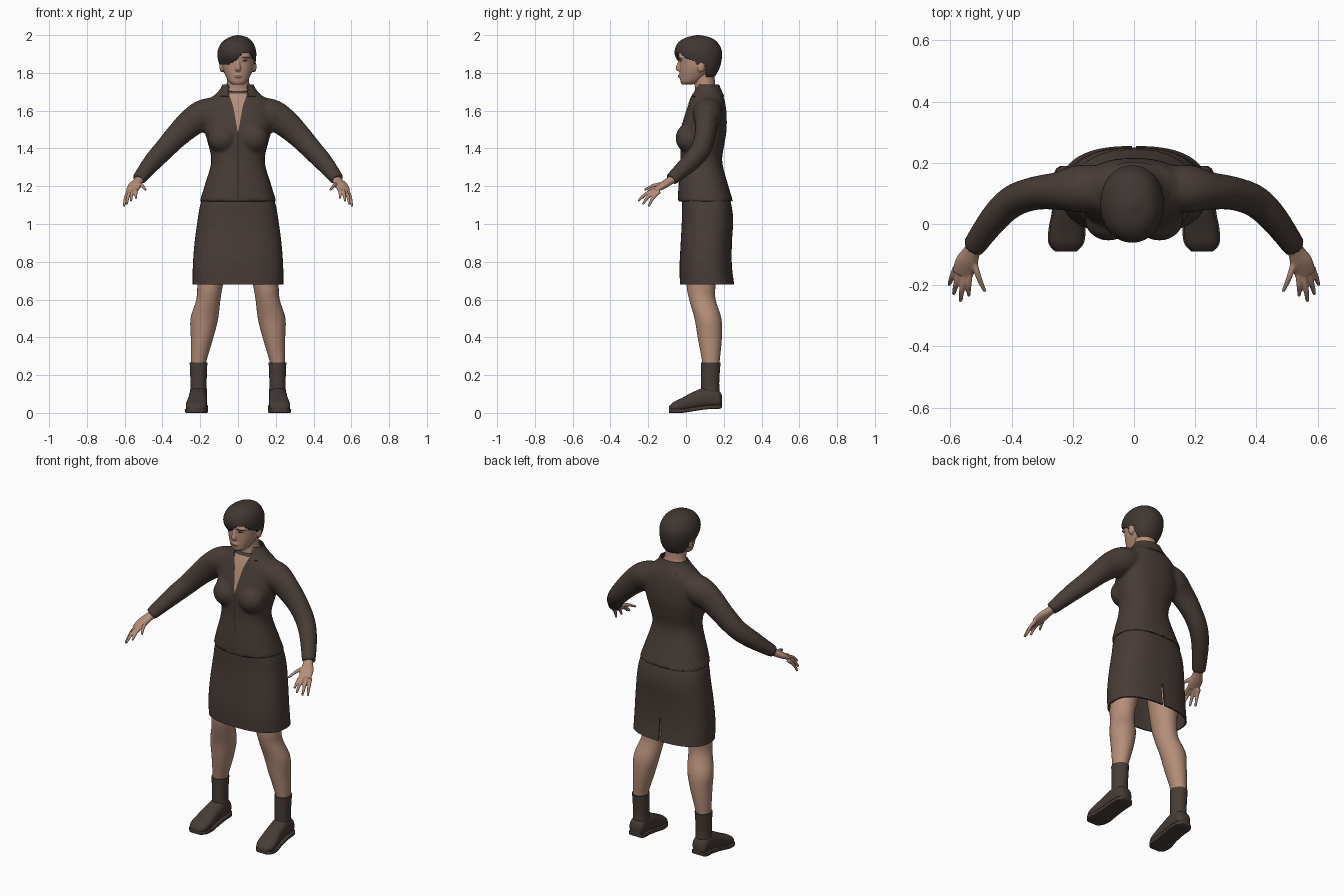
import bpy, bmesh, math
from mathutils import Vector, Matrix
from mathutils.bvhtree import BVHTree

if "Cube" in bpy.data.objects:
    bpy.data.objects.remove(bpy.data.objects["Cube"])


def material(name, r, g, b):
    m = bpy.data.materials.new(name)
    m.diffuse_color = (r, g, b, 1)
    m.use_nodes = True
    m.node_tree.nodes["Principled BSDF"].inputs["Base Color"].default_value = m.diffuse_color
    return m


FABRIC = material("dark brown fabric", 0.064, 0.046, 0.038)
HAIR = material("dark hair", 0.050, 0.038, 0.033)
SHOE = material("shoe leather", 0.060, 0.044, 0.037)
SKIN = material("skin", 0.46, 0.27, 0.19)
LIPS = material("lips", 0.28, 0.13, 0.10)
LINE = material("seam and eye dark", 0.022, 0.016, 0.014)


def smooth_keys(keys, sub):
    """Catmull-Rom interpolation between rows of numbers."""
    out = []
    for i in range(len(keys) - 1):
        a, b, c, d = (keys[max(i - 1, 0)], keys[i], keys[i + 1],
                      keys[min(i + 2, len(keys) - 1)])
        for k in range(sub):
            t = k / sub
            out.append([0.5 * (2 * q + (r - p) * t + (2 * p - 5 * q + 4 * r - s) * t * t
                               + (3 * q - p - 3 * r + s) * t ** 3)
                        for p, q, r, s in zip(a, b, c, d)])
    return out + [list(keys[-1])]


def loft(bm, rings, n=32, power=2.0, cap=True):
    """Skin superellipse rings given as (centre, u axis, v axis)."""
    def ex(v):
        return math.copysign(abs(v) ** (2 / power), v)
    loops = []
    for c, u, v in rings:
        ang = [2 * math.pi * k / n for k in range(n)]
        loops.append([bm.verts.new(c + u * ex(math.cos(a)) + v * ex(math.sin(a))) for a in ang])
    for a, b in zip(loops, loops[1:]):
        for k in range(n):
            j = (k + 1) % n
            bm.faces.new((a[k], a[j], b[j], b[k]))
    if cap:
        bm.faces.new(loops[0])
        bm.faces.new(loops[-1])


def stack(bm, keys, sub=6, **kw):
    """Upright form; keys are (z, centre x, half width, front y, back y)."""
    loft(bm, [(Vector((x, (f + b) / 2, z)), Vector((w, 0, 0)), Vector((0, (b - f) / 2, 0)))
              for z, x, w, f, b in smooth_keys(keys, sub)], **kw)


def limb(bm, keys, sub=6, n=24):
    """Tube along a path; keys are (x, y, z, wide radius, thin radius)."""
    rows = smooth_keys(keys, sub)
    pts = [Vector(r[:3]) for r in rows]
    rings = []
    for i, r in enumerate(rows):
        t = (pts[min(i + 1, len(pts) - 1)] - pts[max(i - 1, 0)]).normalized()
        u = t.cross(Vector((0, 0, 1))).normalized()
        rings.append((pts[i], u * r[3], u.cross(t) * r[4]))
    loft(bm, rings, n)


def ball(bm, c, r):
    bmesh.ops.create_uvsphere(bm, u_segments=24, v_segments=16, radius=1,
                              matrix=Matrix.Translation(c) @ Matrix.Diagonal((*r, 1)))


def finish(name, bm, mat, mods=(), angle=50):
    """Turn a bmesh into an object, apply modifiers and shade it."""
    bmesh.ops.recalc_face_normals(bm, faces=bm.faces[:])
    me = bpy.data.meshes.new(name)
    bm.to_mesh(me)
    bm.free()
    ob = bpy.data.objects.new(name, me)
    bpy.context.collection.objects.link(ob)
    for kind, props in mods:
        m = ob.modifiers.new(kind.title(), kind)
        for k, v in props.items():
            setattr(m, k, v)
    if mods:
        dg = bpy.context.evaluated_depsgraph_get()
        baked = bpy.data.meshes.new_from_object(ob.evaluated_get(dg))
        ob.modifiers.clear()
        ob.data = baked
    ob.data.materials.clear()
    ob.data.materials.append(mat)
    ob.data.polygons.foreach_set("use_smooth", [True] * len(ob.data.polygons))
    ob.data.set_sharp_from_angle(angle=math.radians(angle))
    return ob


def fused(voxel, rounds):
    return [("REMESH", dict(mode='VOXEL', voxel_size=voxel)),
            ("SMOOTH", dict(factor=0.5, iterations=rounds))]


def plate(name, target, rows, mat, lift=0.003, cols=8):
    """Thin patch laid on the front of a part; rows are (z, left x, right x)."""
    me = target.data
    tree = BVHTree.FromPolygons([v.co for v in me.vertices], [p.vertices[:] for p in me.polygons])
    bm = bmesh.new()
    last = None
    for z, x0, x1 in smooth_keys(rows, 6):
        line = []
        for k in range(cols + 1):
            x = x0 + (x1 - x0) * k / cols
            hit = tree.ray_cast(Vector((x, -1, z)), Vector((0, 1, 0)))[0]
            line.append(bm.verts.new(((x, hit.y - lift, z)) if hit else (x, 0.05, z)))
        if last:
            for k in range(cols):
                bm.faces.new((last[k], last[k + 1], line[k + 1], line[k]))
        last = line
    ob = finish(name, bm, mat)
    if ob.data.polygons[0].normal.y > 0:
        ob.data.flip_normals()


# Jacket: body, bust and sleeves fused into one garment
bm = bmesh.new()
stack(bm, [(1.12, 0, .203, -.043, .25), (1.2, 0, .178, -.04, .225), (1.33, 0, .142, -.03, .192),
           (1.43, 0, .16, -.03, .205), (1.5, 0, .178, -.028, .215), (1.58, 0, .18, -.005, .215),
           (1.64, 0, .165, .015, .208), (1.675, 0, .135, .03, .198), (1.705, 0, .09, .045, .18)],
      n=48, power=2.3)
for s in (1, -1):
    ball(bm, (s * .083, .015, 1.455), (.078, .07, .078))
    limb(bm, [(s * .10, .115, 1.605, .075, .07), (s * .18, .115, 1.58, .078, .08),
              (s * .25, .108, 1.535, .062, .075), (s * .325, .10, 1.465, .055, .064),
              (s * .395, .075, 1.39, .053, .056), (s * .455, .02, 1.325, .048, .05),
              (s * .527, -.078, 1.235, .038, .034)])
jacket = finish("jacket", bm, FABRIC, fused(.01, 5))

# Collar standing open at the front
bm = bmesh.new()
stack(bm, [(1.675, 0, .128, .025, .2), (1.71, 0, .094, .042, .184), (1.737, 0, .08, .06, .172)],
      n=64, cap=False)
bmesh.ops.delete(bm, context='FACES', geom=[f for f in bm.faces if f.calc_center_median().y < .1
                 and abs(f.calc_center_median().x) < .05])
finish("collar", bm, FABRIC, [("SOLIDIFY", dict(thickness=.006, offset=0))])

# Skin in the open neckline and the closing seam below it
plate("neckline", jacket, [(1.49, -.002, .002), (1.56, -.014, .014), (1.63, -.028, .028),
                           (1.69, -.05, .05)], SKIN)
plate("jacket_seam", jacket, [(1.135, -.0015, .0015), (1.3, -.0015, .0015),
                              (1.49, -.002, .002)], LINE, .002, 2)

# Skirt shell with a slit at the back
bm = bmesh.new()
bmesh.ops.create_cube(bm, size=1, matrix=Matrix.Translation((0, .25, .73))
                      @ Matrix.Diagonal((.014, .2, .17, 1)))
cutter = finish("slit_cutter", bm, FABRIC)
cutter.hide_render = True
bm = bmesh.new()
stack(bm, [(1.17, 0, .175, -.02, .22), (1.1, 0, .2, -.022, .24), (1.02, 0, .214, -.022, .25),
           (.9, 0, .23, -.028, .243), (.78, 0, .239, -.034, .243), (.68, 0, .24, -.032, .255)],
      n=64, power=2.5, cap=False)
finish("skirt", bm, FABRIC, [("SOLIDIFY", dict(thickness=.008, offset=-1)),
                             ("BOOLEAN", dict(object=cutter, operation='DIFFERENCE'))])
bpy.data.objects.remove(cutter)

for s, side in ((1, "left"), (-1, "right")):
    # Bare leg
    bm = bmesh.new()
    stack(bm, [(.86, s * .125, .085, 0, .18), (.68, s * .147, .068, .003, .157),
               (.6, s * .157, .064, .017, .157), (.5, s * .178, .073, .045, .187),
               (.4, s * .19, .06, .062, .19), (.27, s * .209, .041, .086, .178),
               (.22, s * .209, .039, .088, .175)])
    finish(side + "_leg", bm, SKIN)
    # Sock
    bm = bmesh.new()
    stack(bm, [(.08, s * .209, .046, .08, .18), (.16, s * .209, .043, .08, .176),
               (.268, s * .209, .047, .08, .183)])
    finish(side + "_sock", bm, FABRIC)
    # Shoe upper and sole; rows are (y, centre x, half width, bottom, top)
    shoe = smooth_keys([(.19, .21, .026, .035, .09), (.172, .21, .044, .028, .12),
                        (.11, .211, .048, .026, .136), (.04, .214, .05, .016, .112),
                        (-.02, .219, .056, .007, .08), (-.065, .222, .052, .004, .058),
                        (-.09, .223, .03, .008, .036)], 5)
    bm = bmesh.new()
    loft(bm, [(Vector((s * x, y, (a + b) / 2)), Vector((w, 0, 0)), Vector((0, 0, (b - a) / 2)))
              for y, x, w, a, b in shoe], power=2.5)
    finish(side + "_shoe", bm, SHOE)
    bm = bmesh.new()
    loft(bm, [(Vector((s * x, y, max(a + .004, .011))), Vector((w + .005, 0, 0)),
               Vector((0, 0, .011))) for y, x, w, a, b in shoe], power=8)
    finish(side + "_sole", bm, SHOE)
    # Hand: palm, four fingers and thumb
    bm = bmesh.new()
    limb(bm, [(s * .515, -.06, 1.245, .026, .023), (s * .53, -.09, 1.225, .028, .021),
              (s * .547, -.125, 1.203, .037, .019), (s * .561, -.165, 1.178, .034, .012)])
    for base, tip in (((.537, -.155, 1.187), (.54, -.235, 1.135)),
                      ((.553, -.16, 1.182), (.567, -.253, 1.122)),
                      ((.569, -.156, 1.174), (.59, -.23, 1.103)),
                      ((.581, -.14, 1.172), (.604, -.198, 1.093)),
                      ((.527, -.11, 1.213), (.488, -.22, 1.18))):
        a, b = Vector(base), Vector(tip)
        m = (a + b) / 2 + Vector((.002, -.004, .008))
        limb(bm, [(s * p.x, p.y, p.z, r, r) for p, r in ((a, .011), (m, .0095), (b, .006))], n=12)
    finish(side + "_hand", bm, SKIN, fused(.004, 2))

# Neck
bm = bmesh.new()
stack(bm, [(1.64, 0, .08, .05, .17), (1.7, 0, .076, .048, .172), (1.735, 0, .061, .046, .155),
           (1.82, 0, .056, .03, .15)])
finish("neck", bm, SKIN)

# Head with nose, cheeks and ears fused
bm = bmesh.new()
stack(bm, [(1.738, 0, .028, -.02, .03), (1.752, 0, .047, -.029, .07), (1.785, 0, .066, -.032, .12),
           (1.82, 0, .08, -.033, .155), (1.86, 0, .086, -.034, .168), (1.9, 0, .086, -.04, .172),
           (1.945, 0, .075, -.025, .16), (1.98, 0, .03, .02, .11)], n=48, power=2.2)
limb(bm, [(0, -.027, 1.872, .009, .01), (0, -.036, 1.845, .01, .012),
          (0, -.043, 1.824, .015, .012), (0, -.034, 1.812, .013, .006)], n=16)
ball(bm, (0, -.026, 1.784), (.024, .014, .014))
for s in (1, -1):
    ball(bm, (s * .086, .08, 1.832), (.012, .02, .03))
    ball(bm, (s * .036, -.024, 1.882), (.028, .016, .008))
head = finish("head", bm, SKIN, fused(.005, 2))

# Lips, eyes and eyebrows
plate("upper_lip", head, [(1.783, -.025, .025), (1.787, -.016, .016), (1.79, -.008, .008)], LIPS)
plate("lower_lip", head, [(1.774, -.01, .01), (1.778, -.017, .017), (1.782, -.024, .024)], LIPS)
for s, side in ((1, "left"), (-1, "right")):
    plate(side + "_eye", head, [(1.859, s * .036 - .006, s * .036 + .006),
                                (1.863, s * .036 - .014, s * .036 + .014),
                                (1.867, s * .036 - .008, s * .036 + .008)], LINE)
    plate(side + "_eyebrow", head, [(1.88, s * .038 - .02, s * .038 + .02),
                                    (1.886, s * .038 - .014, s * .038 + .016)], HAIR)


# Hair cap cut along a side-swept fringe
def fringe(x):
    pts = [(-.12, 1.85), (-.05, 1.845), (-.01, 1.868), (.03, 1.908), (.065, 1.905),
           (.085, 1.87), (.12, 1.83)]
    for (a, p), (b, q) in zip(pts, pts[1:]):
        if x <= b:
            return p + (q - p) * (x - a) / (b - a)
    return 1.83


bm = bmesh.new()
stack(bm, [(1.775, 0, .055, .06, .148), (1.8, 0, .074, .03, .165), (1.835, -.003, .092, -.02, .181),
           (1.88, -.006, .102, -.054, .19), (1.92, -.006, .101, -.06, .189),
           (1.96, -.004, .083, -.042, .168), (1.985, 0, .054, -.005, .135),
           (1.997, 0, .02, .04, .09), (2.0, 0, .003, .06, .07)], n=96, sub=8, power=2.1, cap=True)
gone = []
for f in bm.faces:
    c = f.calc_center_median()
    ear = c.y < .105 and c.z < 1.848
    if c.z < 1.78 or ear or (c.y < .05 and c.z < fringe(c.x)):
        gone.append(f)
bmesh.ops.delete(bm, context='FACES', geom=gone)
finish("hair", bm, HAIR, [("SOLIDIFY", dict(thickness=.008, offset=-1))])
